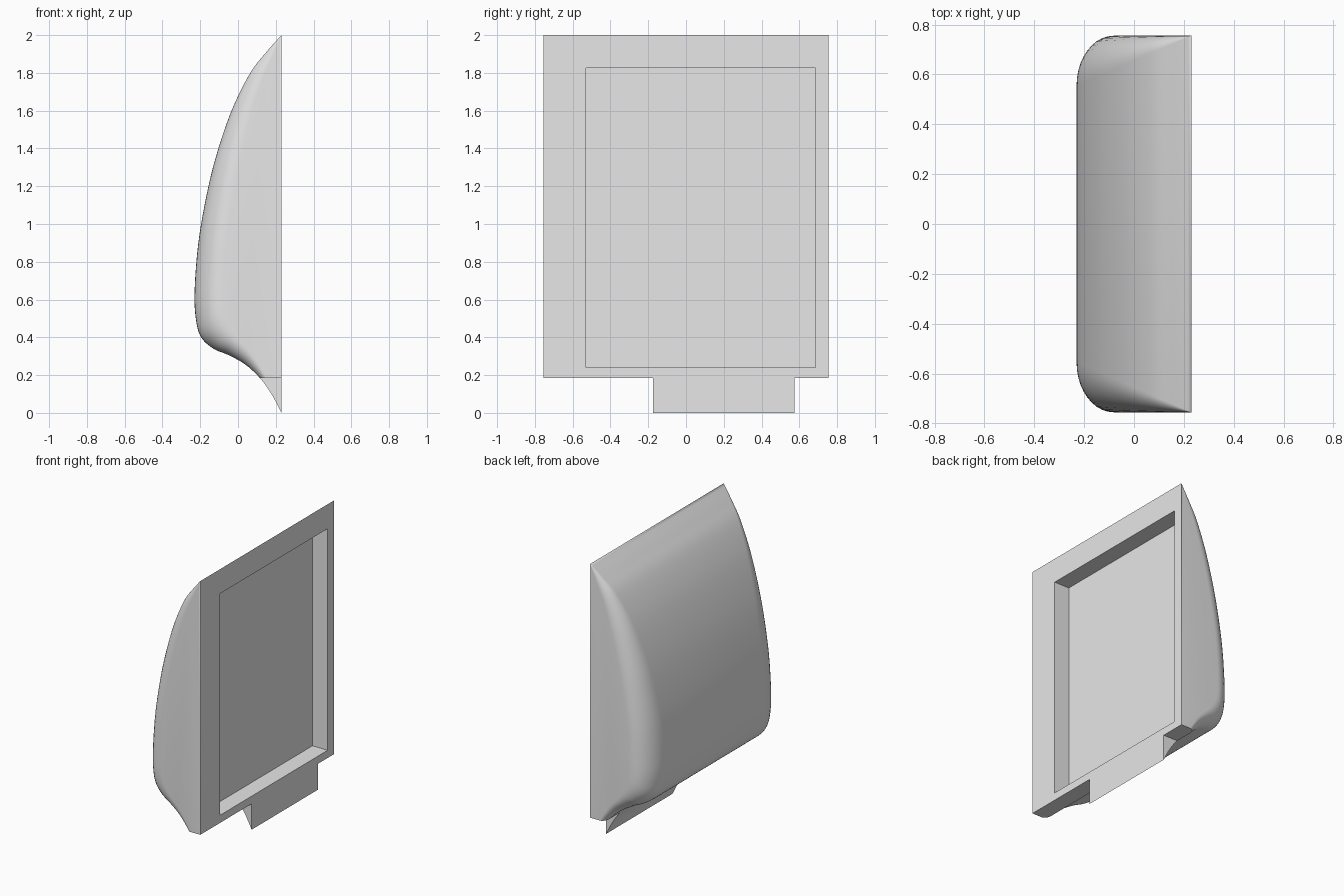
import bpy, bmesh
from math import sin, cos, pi, radians
from mathutils import Vector

cube = bpy.data.objects.get("Cube")
if cube:
    bpy.data.objects.remove(cube, do_unlink=True)

BACK, HALF = 0.23, 0.755      # flat rear plane and half width
STEPS, ARC = 6, 10            # spline steps per span, steps round each side

grey = bpy.data.materials.new("light grey")
grey.use_nodes = True
grey.diffuse_color = (0.8, 0.8, 0.8, 1)
grey.node_tree.nodes["Principled BSDF"].inputs["Base Color"].default_value = (0.8, 0.8, 0.8, 1)

# Side profile: outer x, z and the matching x, z where the rounding meets the flat side
KEYS = [Vector(k) for k in (
    (BACK, 2, BACK, 2), (.15, 1.91, .18, 1.88), (.065, 1.8, .125, 1.75),
    (-.03, 1.61, .065, 1.56), (-.11, 1.38, .01, 1.34), (-.165, 1.16, -.03, 1.14),
    (-.21, .9, -.065, .9), (-.23, .64, -.08, .66), (-.222, .49, -.08, .55),
    (-.195, .4, -.065, .49), (-.13, .34, -.035, .435), (-.05, .306, .01, .38),
    (.04, .255, .075, .31), (.12, .18, .14, .21), (.18, .095, .188, .105),
    (BACK, 0, BACK, 0))]


def spline(keys):
    """Smooth curve through the key points."""
    pts = [2 * keys[0] - keys[1]] + keys + [2 * keys[-1] - keys[-2]]
    out = []
    for a, b, c, d in zip(pts, pts[1:], pts[2:], pts[3:]):
        for i in range(STEPS):
            t = i / STEPS
            out.append(b + (c - a) * t / 2 + (a - 2.5 * b + 2 * c - d / 2) * t**2
                       + (1.5 * (b - c) + (d - a) / 2) * t**3)
    return out + [keys[-1]]


def make_object(name, bm):
    mesh = bpy.data.meshes.new(name)
    bm.to_mesh(mesh)
    bm.free()
    mesh.materials.append(grey)
    obj = bpy.data.objects.new(name, mesh)
    bpy.context.collection.objects.link(obj)
    return obj


def box(name, low, high):
    bm = bmesh.new()
    bmesh.ops.create_cube(bm, size=1)
    for v in bm.verts:
        v.co = [lo + (c + 0.5) * (hi - lo) for c, lo, hi in zip(v.co, low, high)]
    obj = make_object(name, bm)
    obj.hide_render = True
    return obj


# Curved shell, rounded towards both sides
bm = bmesh.new()
rows = []
for x, z, ix, iz in spline(KEYS):
    round_y = 0.2 * max(0, BACK - x) / (2 * BACK)
    half_row = []
    for i in range(ARC + 1):
        a = pi / 2 * i / ARC
        k = 1 - cos(a)
        half_row.append((x + (ix - x) * k, HALF - round_y * (1 - sin(a)), z + (iz - z) * k))
    row = [(px, -py, pz) for px, py, pz in reversed(half_row)] + half_row
    rows.append([bm.verts.new(p) for p in row])
for r, s in zip(rows, rows[1:]):
    for j in range(len(r) - 1):
        bm.faces.new((r[j], r[j + 1], s[j + 1], s[j]))
for j in (0, -1):
    bm.faces.new([r[j] for r in rows])
bm.faces.new(rows[0] + rows[-1][::-1])
bmesh.ops.remove_doubles(bm, verts=bm.verts, dist=1e-5)
bmesh.ops.recalc_face_normals(bm, faces=bm.faces)
shell = make_object("shell", bm)

# Rear pocket, and the corners cut away to leave the lower tab
cutters = [
    box("pocket_cutter", (0.11, -0.53, 0.24), (0.5, 0.685, 1.825)),
    box("near_corner_cutter", (-0.5, -1, -0.5), (0.5, -0.175, 0.185)),
    box("far_corner_cutter", (-0.5, 0.575, -0.5), (0.5, 1, 0.185))]
for c in cutters:
    mod = shell.modifiers.new(c.name, 'BOOLEAN')
    mod.operation, mod.solver, mod.object = 'DIFFERENCE', 'EXACT', c
graph = bpy.context.evaluated_depsgraph_get()
mesh = bpy.data.meshes.new_from_object(shell.evaluated_get(graph))
shell.modifiers.clear()
shell.data = mesh
for c in cutters:
    bpy.data.objects.remove(c, do_unlink=True)

# Smooth shading with crisp edges
bpy.ops.object.select_all(action='DESELECT')
shell.select_set(True)
bpy.context.view_layer.objects.active = shell
bpy.ops.object.shade_smooth_by_angle(angle=radians(30))
